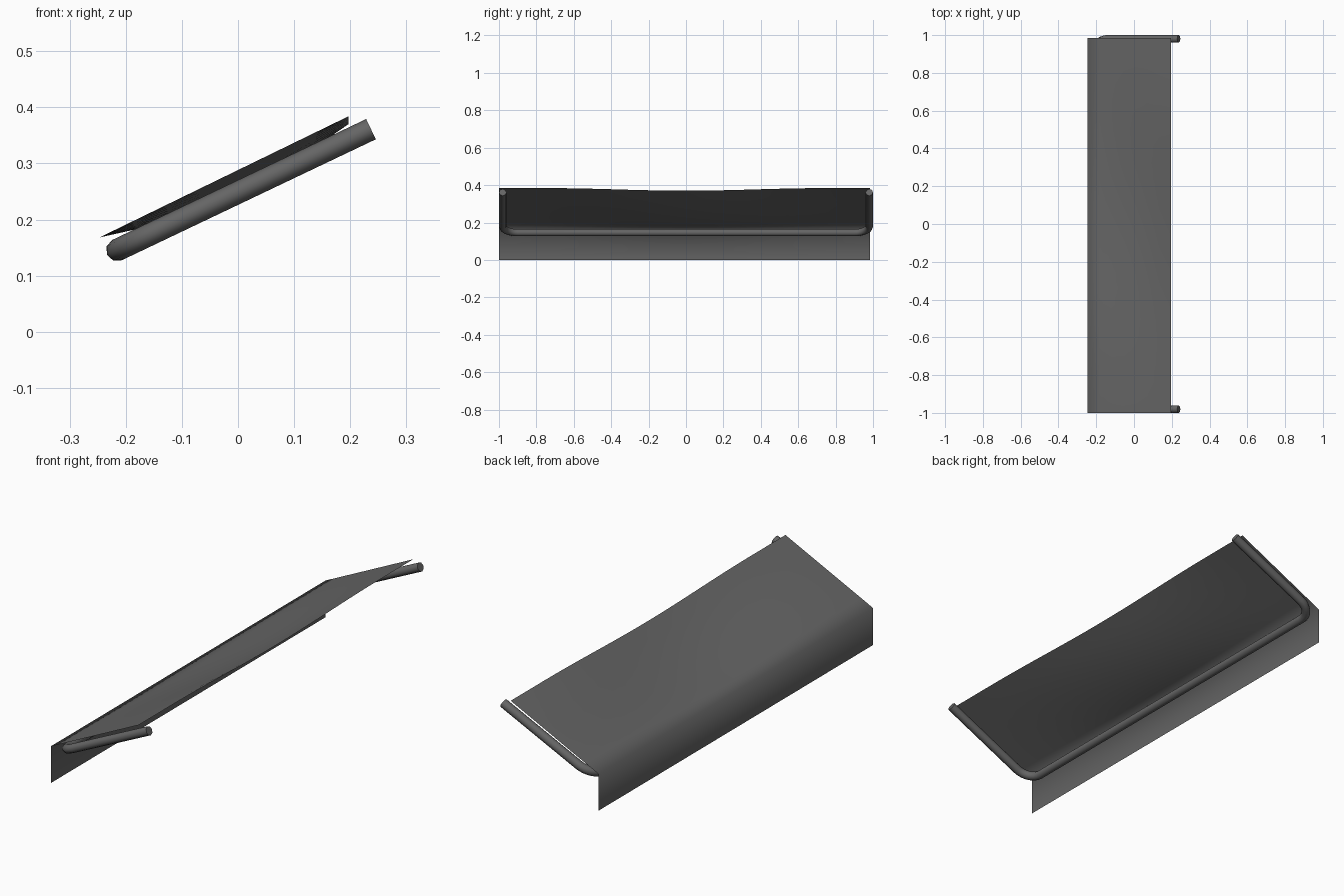
import bpy, bmesh, math
from mathutils import Vector

cube = bpy.data.objects.get("Cube")
if cube:
    bpy.data.objects.remove(cube, do_unlink=True)


def make_material(name, value):
    mat = bpy.data.materials.new(name)
    mat.use_nodes = True
    colour = (value, value, value, 1)
    mat.diffuse_color = colour
    bsdf = mat.node_tree.nodes["Principled BSDF"]
    bsdf.inputs["Base Color"].default_value = colour
    bsdf.inputs["Roughness"].default_value = 0.8
    return mat


grey = make_material("charcoal grey", 0.13)

# Awning cloth: sloped sheet sagging towards its middle, with a hanging front flap
Y_MIN, Y_MAX, COLUMNS, ROWS = -1.0, 0.985, 24, 7
FRONT_X, FRONT_Z, REAR_X, REAR_Z = -0.247, 0.168, 0.197, 0.384


def falloff(y, width):
    return math.cos(min(abs(y) / width, 1) * math.pi / 2) ** 2


def cloth_point(t, y):
    # a belly across the slope, plus a shallow dip that grows to the rear edge
    belly = 0.03 * 4 * t * (1 - t) * falloff(y, 1)
    dip = 0.014 * t * falloff(y, 0.75)
    x = FRONT_X + (REAR_X - FRONT_X) * t
    return x, y, FRONT_Z + (REAR_Z - FRONT_Z) * t - belly - dip


ys = [Y_MIN + (Y_MAX - Y_MIN) * i / COLUMNS for i in range(COLUMNS + 1)]
bm = bmesh.new()
grid = [[bm.verts.new((FRONT_X, y, 0)) for y in ys]]
for r in range(ROWS + 1):
    grid.append([bm.verts.new(cloth_point(r / ROWS, y)) for y in ys])
for low, high in zip(grid, grid[1:]):
    for i in range(COLUMNS):
        face = bm.faces.new((low[i], high[i], high[i + 1], low[i + 1]))
        face.smooth = True
bm.normal_update()
if grid[3][0].normal.z < 0:
    bmesh.ops.reverse_faces(bm, faces=bm.faces)
mesh = bpy.data.meshes.new("awning_cloth")
bm.to_mesh(mesh)
bm.free()
mesh.materials.append(grey)
bpy.context.collection.objects.link(bpy.data.objects.new("awning_cloth", mesh))

# Support frame: U-shaped tube with rounded corners, lying along the slope
RADIUS, BEND, SIDE = 0.02, 0.08, 0.98
front = Vector((-0.2155, 0, 0.1455))
back = Vector((0.237, 0, 0.361))
along = (back - front).normalized()


def frame_half():
    points = [back + Vector((0, SIDE, 0))]
    for i in range(9):
        a = math.pi / 2 * i / 8
        p = front + along * BEND * (1 - math.sin(a))
        p.y = SIDE - BEND * (1 - math.cos(a))
        points.append(p)
    return points


half = frame_half()
path = half + [Vector((p.x, -p.y, p.z)) for p in reversed(half)]
curve = bpy.data.curves.new("support_frame", "CURVE")
curve.dimensions = "3D"
curve.bevel_depth = RADIUS
curve.bevel_resolution = 2
curve.use_fill_caps = True
spline = curve.splines.new("POLY")
spline.points.add(len(path) - 1)
for point, p in zip(spline.points, path):
    point.co = (*p, 1)
curve.materials.append(grey)
frame = bpy.data.objects.new("support_frame", curve)
bpy.context.collection.objects.link(frame)
bpy.ops.object.select_all(action="DESELECT")
frame.select_set(True)
bpy.context.view_layer.objects.active = frame
bpy.ops.object.convert(target="MESH")
bpy.ops.object.shade_smooth_by_angle(angle=math.radians(60))
